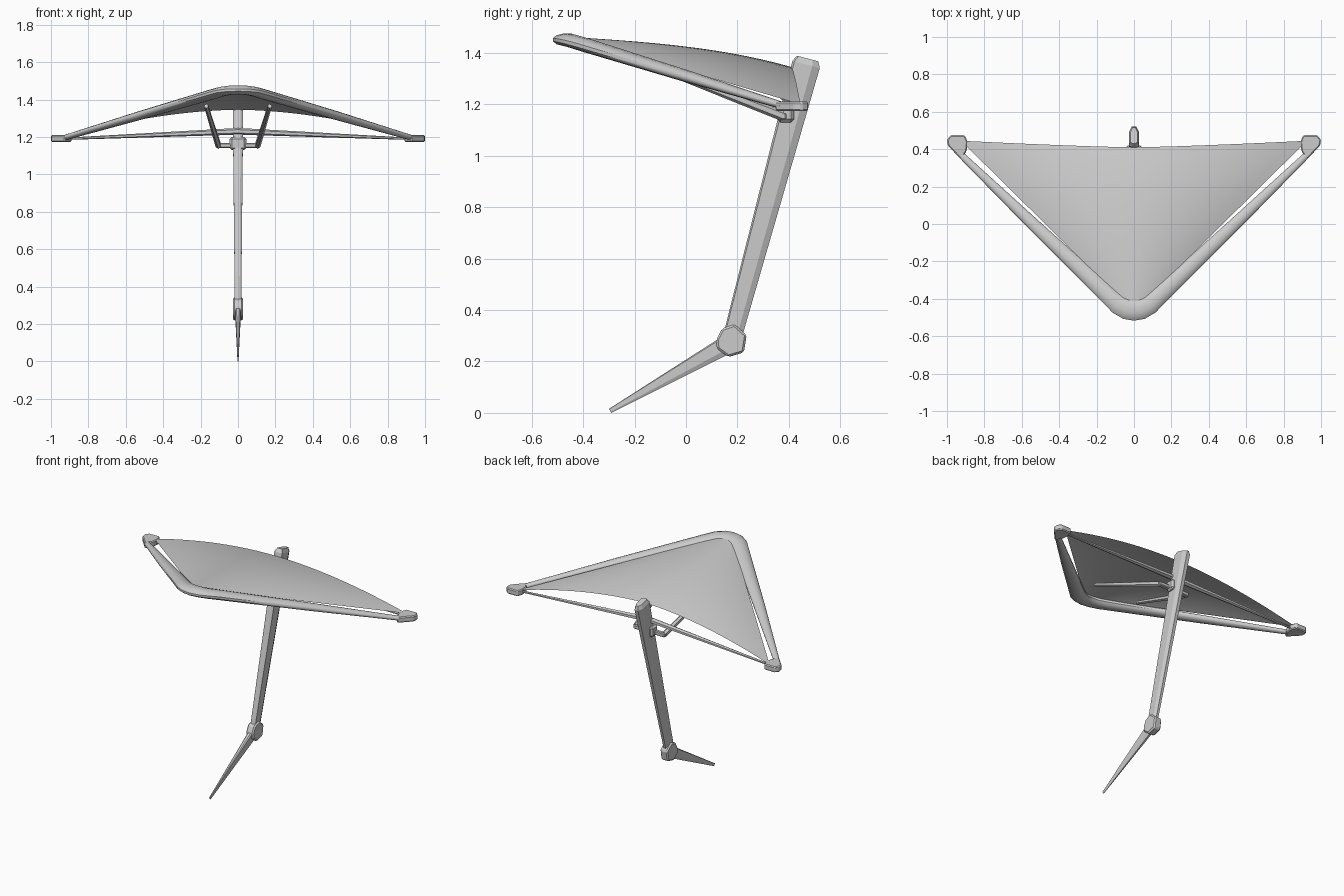
import bpy, bmesh, math
from mathutils import Vector

cube = bpy.data.objects.get("Cube")
if cube:
    bpy.data.objects.remove(cube)

grey = bpy.data.materials.new("plain_grey")
grey.use_nodes = True
grey.diffuse_color = (0.6, 0.6, 0.6, 1)
grey.node_tree.nodes["Principled BSDF"].inputs["Base Color"].default_value = (0.6, 0.6, 0.6, 1)


def finish(name, bm, angle=None, fix=True):
    if fix:
        bmesh.ops.recalc_face_normals(bm, faces=bm.faces)
    mesh = bpy.data.meshes.new(name)
    bm.to_mesh(mesh)
    bm.free()
    mesh.materials.append(grey)
    obj = bpy.data.objects.new(name, mesh)
    bpy.context.collection.objects.link(obj)
    if angle:
        bpy.ops.object.select_all(action='DESELECT')
        obj.select_set(True)
        bpy.context.view_layer.objects.active = obj
        bpy.ops.object.shade_smooth_by_angle(angle=math.radians(angle))
    return obj


def ngon(n):
    turn = 2 * math.pi / n
    return [(math.cos(turn * (i + 0.5)), math.sin(turn * (i + 0.5))) for i in range(n)]


def loft(name, stations, section, angle=None):
    """Sweep a section through (position, half width, half height) stations."""
    bm = bmesh.new()
    spots = [Vector(s[0]) for s in stations]
    rings = []
    for i, (p, w, h) in enumerate(stations):
        tangent = (spots[min(i + 1, len(spots) - 1)] - spots[max(i - 1, 0)]).normalized()
        side = tangent.cross(Vector((0, 0, 1))).normalized()
        up = side.cross(tangent)
        rings.append([bm.verts.new(spots[i] + side * a * w + up * b * h) for a, b in section])
    n = len(section)
    for r, s in zip(rings, rings[1:]):
        for k in range(n):
            bm.faces.new((r[k], r[(k + 1) % n], s[(k + 1) % n], s[k]))
    bm.faces.new(rings[0])
    bm.faces.new(rings[-1])
    return finish(name, bm, angle)


def prism(name, outline, offset, bevel=0):
    """Extrude a closed outline along an offset."""
    bm = bmesh.new()
    face = bm.faces.new([bm.verts.new(p) for p in outline])
    out = bmesh.ops.extrude_face_region(bm, geom=[face])
    verts = [v for v in out["geom"] if isinstance(v, bmesh.types.BMVert)]
    bmesh.ops.translate(bm, verts=verts, vec=offset)
    if bevel:
        bmesh.ops.bevel(bm, geom=bm.edges[:], offset=bevel, segments=1, affect='EDGES')
    return finish(name, bm)


def box(name, lo, hi, bevel=0):
    base = [(lo[0], lo[1], lo[2]), (hi[0], lo[1], lo[2]), (hi[0], hi[1], lo[2]), (lo[0], hi[1], lo[2])]
    return prism(name, base, (0, 0, hi[2] - lo[2]), bevel)


# Swept front frame, wide at the nose and slim at the tips
half = [((0.04, -0.457, 1.45), 0.055, 0.025), ((0.085, -0.433, 1.443), 0.052, 0.026),
        ((0.13, -0.39, 1.43), 0.049, 0.027), ((0.53, -0.01, 1.313), 0.035, 0.023),
        ((0.93, 0.375, 1.195), 0.018, 0.014)]
left = [((-p[0], p[1], p[2]), w, h) for p, w, h in reversed(half)]
loft("front_frame", left + [((0, -0.463, 1.451), 0.056, 0.025)] + half, ngon(12), 40)

# Arched triangular sail
bm = bmesh.new()
ROWS, COLS = 14, 24
grid = []
for r in range(ROWS + 1):
    v = r / ROWS
    row = []
    for c in range(COLS + 1):
        u = 2 * c / COLS - 1
        y = -0.42 + v * (0.83 + 0.035 * abs(u) ** 1.3)
        edge = 1.455 - 0.255 * v
        middle = 1.46 - 0.055 * v - 0.06 * v ** 3
        z = edge + (middle - edge) * (1 - abs(u) ** 1.8)
        row.append(bm.verts.new((u * (0.05 + 0.875 * v), y, z)))
    grid.append(row)
for a, b in zip(grid, grid[1:]):
    for c in range(COLS):
        bm.faces.new((a[c], a[c + 1], b[c + 1], b[c]))
finish("sail", bm, 60, fix=False)

# Rear spreader bar
loft("spreader_bar", [((-0.92, 0.43, 1.19), 0.008, 0.006), ((0, 0.385, 1.23), 0.02, 0.018),
                      ((0.92, 0.43, 1.19), 0.008, 0.006)], ngon(6))

# Mirrored tip caps and struts
for label, s in (("left", 1), ("right", -1)):
    plan = [(0.925, 0.345), (0.995, 0.42), (1.0, 0.45), (0.98, 0.475), (0.905, 0.475), (0.89, 0.44), (0.895, 0.39)]
    prism(label + "_tip_cap", [(s * x, y, 1.173) for x, y in plan], (0, 0, 0.038), 0.006)
    loft(label + "_strut", [((s * 0.105, 0.375, 1.155), 0.016, 0.02),
                            ((s * 0.17, -0.17, 1.365), 0.012, 0.012)], ngon(6))

# Hub that joins the struts to the pole
box("hub", (-0.045, 0.355, 1.13), (0.045, 0.42, 1.2), 0.012)
box("hub_crossbar", (-0.115, 0.362, 1.14), (0.115, 0.39, 1.167), 0.005)

# Leaning pole with chamfered corners
chamfered = [(-0.5, 1), (0.5, 1), (1, 0.85), (1, -0.45), (0.45, -1), (-0.45, -1), (-1, -0.45), (-1, 0.85)]
loft("pole", [((0, 0.176, 0.28), 0.017, 0.036), ((0, 0.467, 1.355), 0.028, 0.055),
              ((0, 0.473, 1.378), 0.018, 0.043)], chamfered)

# Hexagonal knee joint
knee = [(0.118, 0.285), (0.14, 0.328), (0.188, 0.345), (0.236, 0.303), (0.225, 0.235), (0.165, 0.217), (0.12, 0.25)]
prism("knee_joint", [(-0.027, y, z) for y, z in knee], (0.054, 0, 0), 0.008)

# Tapered ground spike
loft("ground_spike", [((0, 0.17, 0.272), 0.016, 0.037), ((0, -0.295, 0.008), 0.003, 0.009)], chamfered)
